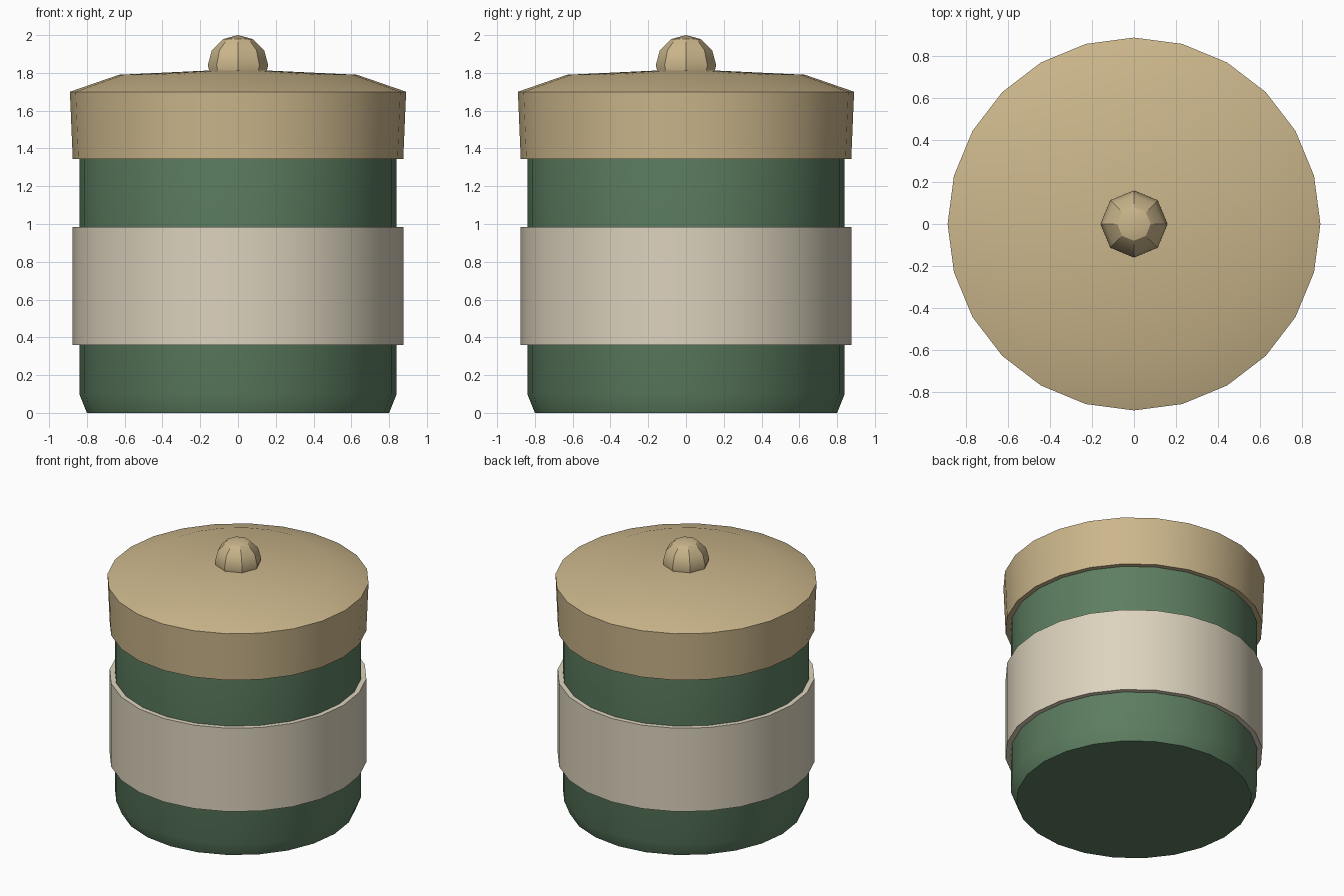
import bpy, bmesh, math

if "Cube" in bpy.data.objects:
    bpy.data.objects.remove(bpy.data.objects["Cube"])


def material(name, rgb):
    m = bpy.data.materials.new(name)
    m.diffuse_color = (*rgb, 1)
    m.use_nodes = True
    m.node_tree.nodes["Principled BSDF"].inputs["Base Color"].default_value = m.diffuse_color
    return m


def finish(obj, mat):
    obj.data.materials.append(mat)
    bpy.ops.object.select_all(action='DESELECT')
    obj.select_set(True)
    bpy.context.view_layer.objects.active = obj
    bpy.ops.object.shade_smooth_by_angle(angle=math.radians(30))


def lathe(name, profile, mat, sides=24, closed=False):
    """Revolve (radius, z) points around z; radius 0 becomes a pole."""
    bm = bmesh.new()
    rings = []
    for r, z in profile:
        if r == 0:
            rings.append([bm.verts.new((0, 0, z))] * sides)
        else:
            rings.append([bm.verts.new((r * math.cos(2 * math.pi * i / sides),
                                        r * math.sin(2 * math.pi * i / sides), z))
                          for i in range(sides)])
    pairs = list(zip(rings, rings[1:]))
    if closed:
        pairs.append((rings[-1], rings[0]))
    for a, b in pairs:
        for i in range(sides):
            j = (i + 1) % sides
            bm.faces.new(list(dict.fromkeys((a[i], a[j], b[j], b[i]))))
    bmesh.ops.recalc_face_normals(bm, faces=bm.faces)
    me = bpy.data.meshes.new(name)
    bm.to_mesh(me)
    bm.free()
    obj = bpy.data.objects.new(name, me)
    bpy.context.collection.objects.link(obj)
    finish(obj, mat)
    return obj


green = material("green_glaze", (0.11, 0.21, 0.12))
cream = material("cream_label", (0.72, 0.65, 0.51))
tan = material("tan_lid", (0.60, 0.47, 0.26))

# Jar body, with a chamfered foot
lathe("jar_body", [(0, 0), (0.80, 0), (0.84, 0.10), (0.84, 1.37), (0, 1.37)], green)

# Raised band around the middle
lathe("label_band", [(0.83, 0.36), (0.875, 0.36), (0.875, 0.985), (0.83, 0.985)],
      cream, closed=True)

# Flared lid with a shallow dome
lathe("lid", [(0, 1.345), (0.875, 1.345), (0.89, 1.70), (0.63, 1.79), (0, 1.82)], tan)

# Low-poly ball knob
bpy.ops.mesh.primitive_uv_sphere_add(segments=8, ring_count=6, radius=0.16,
                                     location=(0, 0, 1.84))
knob = bpy.context.object
knob.name = "lid_knob"
finish(knob, tan)
